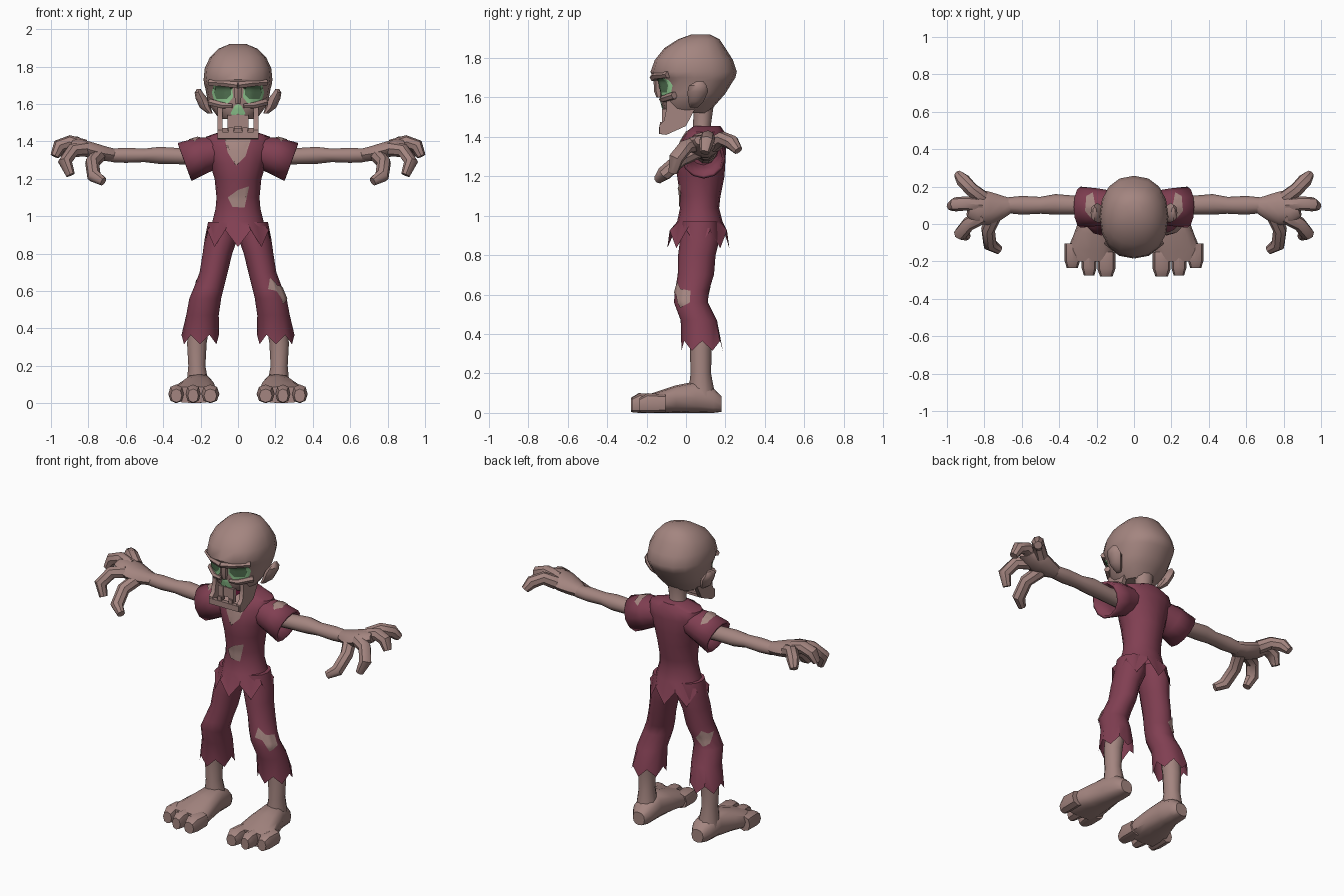
import bpy, bmesh, math
from mathutils import Vector
from mathutils.bvhtree import BVHTree

if "Cube" in bpy.data.objects:
    bpy.data.objects.remove(bpy.data.objects["Cube"], do_unlink=True)

X, Y, Z = Vector((1, 0, 0)), Vector((0, 1, 0)), Vector((0, 0, 1))
made = []


def material(name, *rgb):
    mat = bpy.data.materials.new(name)
    mat.use_nodes = True
    mat.diffuse_color = (*rgb, 1)
    mat.node_tree.nodes["Principled BSDF"].inputs["Base Color"].default_value = (*rgb, 1)
    return mat


skin = material("dull skin", .37, .235, .215)
cloth = material("wine cloth", .22, .05, .085)
eye_dark = material("dark green eye", .09, .18, .09)
glow = material("pale green glow", .3, .62, .3)
gum = material("magenta gum", .32, .02, .09)


def finish(name, bm, mat, mirror=False, thickness=0):
    """Turn a bmesh into a named object with optional mirror and thickness."""
    mesh = bpy.data.meshes.new(name)
    bm.to_mesh(mesh)
    bm.free()
    mesh.materials.append(mat)
    obj = bpy.data.objects.new(name, mesh)
    bpy.context.scene.collection.objects.link(obj)
    if thickness:
        obj.modifiers.new("thickness", "SOLIDIFY").thickness = thickness
    if mirror:
        obj.modifiers.new("mirror", "MIRROR").use_mirror_merge = False
    made.append(obj)
    return obj


def loft(name, rings, mat, sides=10, axis=None, jag=0, power=1, open_end=False, **options):
    """Skin elliptical rings (x, y, z, radius, radius); rings follow the path unless an axis is given."""
    bm = bmesh.new()
    centres = [Vector(ring[:3]) for ring in rings]
    last = len(rings) - 1
    loops, side = [], None
    for i, ring in enumerate(rings):
        along = axis or (centres[min(i + 1, last)] - centres[max(i - 1, 0)]).normalized()
        if side is None:
            side = X if abs(along.y) > .9 else Y
        side = (side - along * side.dot(along)).normalized()
        up = along.cross(side)
        loop = []
        for k in range(sides):
            angle = math.tau * k / sides
            c, s = math.cos(angle), math.sin(angle)
            c = math.copysign(abs(c) ** power, c)
            s = math.copysign(abs(s) ** power, s)
            point = centres[i] + side * c * ring[3] + up * s * ring[4]
            if i == last:
                point.z += jag if k % 2 else -jag
            loop.append(bm.verts.new(point))
        loops.append(loop)
    for low, high in zip(loops, loops[1:]):
        for k in range(sides):
            n = (k + 1) % sides
            bm.faces.new((low[k], low[n], high[n], high[k]))
    bm.faces.new(loops[0][::-1])
    if not open_end:
        bm.faces.new(loops[-1])
    bmesh.ops.recalc_face_normals(bm, faces=bm.faces[:])
    return finish(name, bm, mat, **options)


def stack(name, levels, mat, **options):
    """Loft upright rings given as (height, front, back, half width)."""
    rings = [(0, (f + b) / 2, z, (b - f) / 2, w) for z, f, b, w in levels]
    return loft(name, rings, mat, axis=Z, **options)


def prism(name, profile, start, end, mat, **options):
    """Extrude a side profile of (y, z) points across x."""
    bm = bmesh.new()
    face = bm.faces.new([bm.verts.new((start, y, z)) for y, z in profile])
    grown = bmesh.ops.extrude_face_region(bm, geom=[face])["geom"]
    bmesh.ops.translate(bm, verts=[g for g in grown if isinstance(g, bmesh.types.BMVert)],
                        vec=X * (end - start))
    bmesh.ops.recalc_face_normals(bm, faces=bm.faces[:])
    return finish(name, bm, mat, **options)


def patch(name, target, outline, look, mat, lift=.006, **options):
    """Project a flat outline along a direction onto a part, as a thin painted sheet."""
    look = Vector(look).normalized()
    right = look.cross(Z).normalized() if abs(look.z) < .9 else X
    up = right.cross(look)
    mesh = target.data
    tree = BVHTree.FromPolygons([v.co for v in mesh.vertices],
                                [p.vertices[:] for p in mesh.polygons])
    bm = bmesh.new()
    bm.faces.new([bm.verts.new(right * a + up * b) for a, b in outline])
    bmesh.ops.triangulate(bm, faces=bm.faces[:])
    bmesh.ops.subdivide_edges(bm, edges=bm.edges[:], cuts=5, use_grid_fill=True)
    missed = []
    for v in bm.verts:
        hit = tree.ray_cast(v.co - look * 4, look)[0]
        if hit:
            v.co = hit - look * lift
        else:
            missed.append(v)
    bmesh.ops.delete(bm, geom=missed, context="VERTS")
    bm.normal_update()
    for face in bm.faces:
        if face.normal.dot(look) > 0:
            face.normal_flip()
    return finish(name, bm, mat, **options)


# Skull, neck and ears
skull = stack("skull", [
    (1.52, -.1, .11, .095), (1.54, -.115, .13, .115), (1.58, -.125, .165, .145),
    (1.62, -.128, .2, .163), (1.685, -.138, .24, .175), (1.70, -.165, .25, .18),
    (1.73, -.18, .258, .184), (1.79, -.158, .238, .178), (1.85, -.11, .2, .15),
    (1.895, -.04, .17, .105), (1.92, .03, .12, .045)], skin, sides=16, power=.9)
loft("neck", [(0, .09, 1.36, .065, .075), (0, .08, 1.45, .045, .052), (0, .09, 1.56, .05, .06)], skin)
loft("ears", [(.15, .04, 1.55, .02, .015), (.175, .05, 1.58, .04, .03), (.195, .06, 1.63, .052, .032),
              (.21, .06, 1.66, .045, .022), (.21, .07, 1.68, .02, .01)], skin, axis=Z, sides=8, mirror=True)

# Brow, cheekbones and nose bridge
loft("brows", [(0, -.165, 1.70, .02, .02), (.07, -.15, 1.71, .022, .02), (.15, -.09, 1.715, .02, .018)],
     skin, sides=6, mirror=True)
loft("cheekbones", [(.03, -.125, 1.59, .012, .012), (.08, -.115, 1.592, .018, .018),
                    (.15, -.06, 1.61, .018, .02)], skin, sides=6, mirror=True)
loft("nose_bridge", [(0, -.14, 1.7, .025, .025), (0, -.14, 1.63, .022, .02), (0, -.137, 1.6, .012, .016)],
     skin, sides=6)

# Eyes and nose cavity
FRONT = (0, 1, 0)
patch("eye_rims", skull, [(.027, 1.635), (.05, 1.605), (.125, 1.61), (.14, 1.66), (.13, 1.7), (.03, 1.695)],
      FRONT, glow, mirror=True)
patch("eyes", skull, [(.037, 1.65), (.06, 1.625), (.115, 1.625), (.128, 1.66), (.12, 1.7), (.035, 1.7)],
      FRONT, eye_dark, lift=.009, mirror=True)
patch("nose_cavity", skull, [(0, 1.55), (.025, 1.53), (.04, 1.55), (.018, 1.59), (0, 1.6)],
      FRONT, glow, mirror=True)

# Hollow jaw with teeth
prism("jaw_sides", [(.055, 1.56), (0, 1.455), (-.1, 1.41), (-.135, 1.415), (-.135, 1.46), (-.112, 1.48),
                    (-.1, 1.54), (-.1, 1.58), (.03, 1.61)], .084, .11, skin, mirror=True)
prism("chin", [(-.137, 1.415), (-.137, 1.45), (-.11, 1.45), (-.09, 1.435), (0, 1.47), (0, 1.455), (-.1, 1.41)],
      -.1, .1, skin)


def box(name, front, back, low, high, start, end, mat, **options):
    prism(name, [(front, low), (back, low), (back, high), (front, high)], start, end, mat, **options)


box("upper_side_teeth", -.122, -.1, 1.455, 1.54, .02, .055, skin, mirror=True)
box("upper_middle_tooth", -.12, -.1, 1.48, 1.54, -.018, .018, skin)
box("lower_teeth", -.132, -.115, 1.44, 1.475, .025, .05, skin, mirror=True)
box("gum_ridge", -.098, -.04, 1.49, 1.53, -.052, .052, gum)

# Shirt with ragged hem, neckline and belly hole
shirt = stack("shirt", [
    (1.455, .04, .175, .085), (1.425, .0, .195, .17), (1.37, -.03, .205, .185), (1.28, -.05, .2, .15),
    (1.2, -.045, .195, .125), (1.1, -.03, .175, .115), (1.04, -.03, .168, .12), (.97, -.045, .185, .137),
    (.88, -.095, .22, .178)], cloth, sides=16, jag=.045, open_end=True)
patch("neckline_skin", shirt, [(-.075, 1.43), (-.055, 1.34), (-.03, 1.3), (-.01, 1.27), (.012, 1.3),
                               (.04, 1.32), (.075, 1.43)], FRONT, skin)
patch("belly_skin", shirt, [(-.055, 1.1), (-.03, 1.05), (.035, 1.045), (.04, 1.1), (.06, 1.16), (0, 1.14)],
      FRONT, skin)

# Sleeves with torn shoulders
sleeves = loft("sleeves", [(.1, .09, 1.345, .085, .08), (.19, .09, 1.325, .1, .098), (.285, .09, 1.29, .11, .108)],
               cloth, sides=12, open_end=True, mirror=True, thickness=.016)
patch("shoulder_skin", sleeves, [(.2, .06), (.23, .03), (.262, .07), (.255, .15), (.22, .17)],
      (0, 0, -1), skin, mirror=True)

# Arms and hands
loft("arms", [(.14, .1, 1.32, .055, .055), (.3, .1, 1.32, .05, .045), (.42, .105, 1.325, .055, .048),
              (.5, .1, 1.325, .045, .038), (.6, .1, 1.325, .05, .042), (.68, .1, 1.325, .042, .038)],
     skin, mirror=True)
loft("palms", [(.66, .1, 1.325, .04, .036), (.72, .09, 1.335, .07, .042), (.78, .085, 1.35, .09, .045),
               (.84, .09, 1.37, .088, .042), (.88, .1, 1.38, .06, .03)], skin, mirror=True)
fingers = {
    "rear_fingers": [(.81, .14, 1.36), (.87, .185, 1.39), (.915, .235, 1.37), (.94, .265, 1.33)],
    "middle_fingers": [(.82, .1, 1.37), (.9, .11, 1.395), (.955, .105, 1.375), (.98, .095, 1.32)],
    "front_fingers": [(.81, .04, 1.36), (.885, .0, 1.35), (.925, -.05, 1.29), (.895, -.065, 1.22)],
    "thumbs": [(.74, .06, 1.33), (.78, -.03, 1.285), (.77, -.11, 1.215), (.72, -.14, 1.185)],
}
for name, path in fingers.items():
    sizes = (.04, .038, .038, .024)
    loft(name, [(*p, r, r) for p, r in zip(path, sizes)], skin, sides=8, mirror=True)

# Trouser legs with ragged cuffs and torn knees
trousers = loft("trousers", [
    (.08, .07, .97, .09, .08), (.09, .07, .88, .1, .088), (.11, .055, .8, .095, .079),
    (.13, .05, .7, .092, .075), (.155, .03, .62, .086, .08), (.175, .025, .56, .086, .085),
    (.19, .065, .47, .092, .087), (.202, .082, .34, .105, .1)], cloth, sides=12, axis=-Z,
    jag=.025, open_end=True, mirror=True)
patch("left_knee_skin", trousers, [(.09, .67), (.07, .61), (.11, .6), (.15, .53), (.2, .56), (.185, .62), (.13, .63)],
      (-.7, .7, 0), skin)
torn = patch("right_knee_skin", trousers, [(-.13, .66), (-.1, .6), (-.06, .58), (-.02, .63), (-.05, .68), (-.09, .66)],
             (-.7, -.7, 0), skin)
torn.scale.x = -1

# Shins, feet and toes
loft("shins", [(.2, .08, .48, .06, .06), (.22, .075, .32, .055, .055), (.22, .075, .2, .052, .048),
               (.215, .08, .08, .07, .065)], skin, axis=-Z, mirror=True)
loft("feet", [(.205, .18, .045, .04, .04), (.207, .14, .062, .066, .062), (.21, .05, .08, .075, .08),
              (.22, -.05, .07, .1, .07), (.232, -.14, .055, .125, .055), (.235, -.2, .045, .115, .045)],
     skin, sides=12, axis=-Y, power=.8, mirror=True)
for name, x, tip, width in (("big_toes", .148, -.28, .048), ("middle_toes", .24, -.275, .04),
                            ("outer_toes", .33, -.235, .042)):
    loft(name, [(x, tip + .13, .048, width, .046), (x, tip + .04, .05, width, .05),
                (x, tip, .04, width * .7, .036)], skin, sides=8, axis=-Y, power=.85, mirror=True)

# Smooth shading with crisp edges
for obj in bpy.context.selected_objects:
    obj.select_set(False)
for obj in made:
    obj.select_set(True)
bpy.context.view_layer.objects.active = made[0]
bpy.ops.object.shade_smooth_by_angle(angle=math.radians(42))
